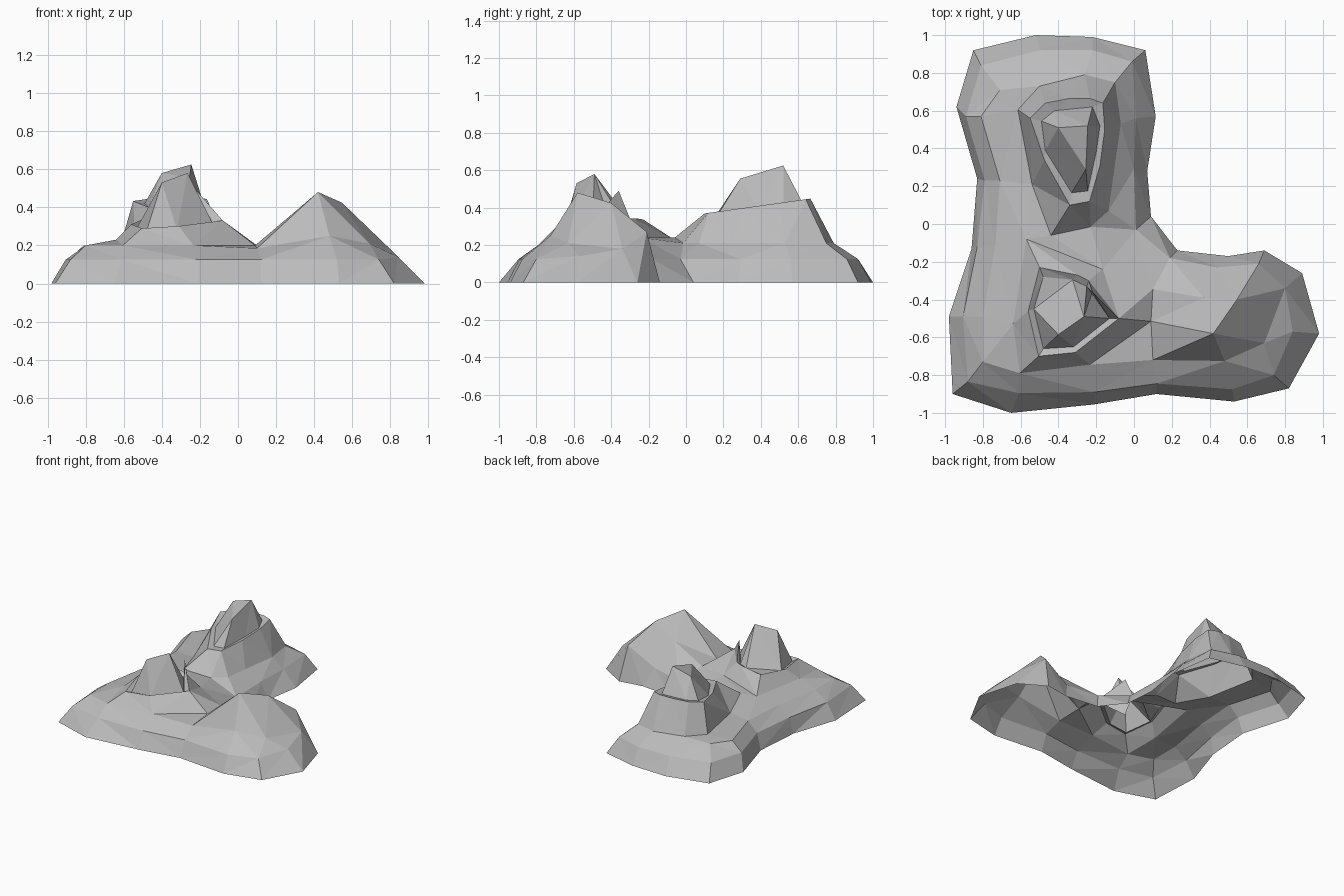
import bpy
import bmesh
from mathutils import Vector
from mathutils.geometry import delaunay_2d_cdt

# Remove the default object
if "Cube" in bpy.data.objects:
    bpy.data.objects.remove(bpy.data.objects["Cube"], do_unlink=True)

points, heights, creases = [], [], []


def contour(path, level, closed=True):
    """Add a crease line; a point without its own height takes it from level."""
    first = len(points)
    for x, y, *z in path:
        points.append(Vector((x, y)))
        heights.append(z[0] if z else level(x, y))
    count = len(path)
    for i in range(count if closed else count - 1):
        creases.append((first + i, first + (i + 1) % count))


def flat(height):
    return lambda x, y: height


def north_ledge(x, y):
    return .355 + .14 * y


def south_ledge(x, y):
    return .385 + .1 * y + .05 * x


def lowered(level, depth):
    return lambda x, y: level(x, y) - depth


# Shoreline at ground level
contour([(-.85, .92), (-.52, 1), (-.22, .99), (.06, .92), (.115, .57),
         (.07, .28), (.09, .04), (.23, -.14), (.5, -.17), (.69, -.14),
         (.89, -.26), (.98, -.58), (.82, -.87), (.53, -.94), (.12, -.9),
         (-.21, -.955), (-.65, -1), (-.96, -.9), (-.98, -.49),
         (-.86, -.13), (-.83, .24), (-.94, .62)], flat(0))

# First break of slope above the shoreline
contour([(-.81, .84), (-.5, .92), (-.22, .92), (-.01, .86), (.01, .56),
         (0, .29), (.01, -.03), (.19, -.18), (.44, -.23, .14),
         (.66, -.21, .27), (.8, -.34, .18), (.84, -.57, .14),
         (.74, -.8), (.52, -.875), (.12, -.845), (-.21, -.89),
         (-.61, -.895), (-.88, -.835), (-.905, -.49), (-.83, -.12),
         (-.79, .23), (-.89, .57)], flat(.125))

# Western edge of the plateau
contour([(-.71, .71), (-.81, .57), (-.71, .23), (-.735, -.12),
         (-.8, -.49), (-.8, -.73)], flat(.2), closed=False)

# North peak: foot, ledge rim, ledge groove and summit
contour([(-.615, .605), (-.5, .73), (-.26, .79), (-.1, .75), (-.07, .53),
         (-.11, .25), (-.135, .07), (-.23, -.015), (-.44, -.06, .24),
         (-.54, .21)], flat(.21))
contour([(-.55, .56), (-.47, .64), (-.34, .665), (-.235, .665),
         (-.165, .64), (-.155, .5), (-.18, .31), (-.235, .12),
         (-.34, .1), (-.475, .34)], north_ledge)
contour([(-.49, .545), (-.42, .6), (-.22, .62), (-.18, .52), (-.2, .38),
         (-.245, .175), (-.33, .165), (-.47, .39)], lowered(north_ledge, .01))
contour([(-.4, .51, .58), (-.245, .52, .625), (-.255, .29, .555)], None)

# South peak: foot, ledge rim, ledge groove and summit
contour([(-.64, -.53, .23), (-.605, -.79), (-.235, -.745), (.09, -.515),
         (.1, -.345), (-.165, -.24, .24), (-.57, -.08, .24)], flat(.2))
contour([(-.5, -.23), (-.3, -.27), (-.24, -.3), (-.08, -.5),
         (-.31, -.68), (-.505, -.7), (-.56, -.46)], south_ledge)
contour([(-.48, -.28), (-.325, -.295), (-.25, -.33), (-.13, -.5),
         (-.32, -.65), (-.48, -.66), (-.53, -.45)], lowered(south_ledge, .02))
contour([(-.22, -.36, .49), (-.265, -.49, .58), (-.4, -.585, .53)],
        None, closed=False)

# East peak: saddle to summit, then its two shoulders
contour([(.1, -.72, .185), (.48, -.725, .25), (.42, -.58, .48),
         (.545, -.4, .425), (.69, -.63, .21)], None, closed=False)
contour([(.37, -.39, .31)], None, closed=False)

# Span the crease lines with triangles and lift them to their heights
verts, _, faces, sources, _, _ = delaunay_2d_cdt(
    points, creases, [], 1, 1e-5)
bm = bmesh.new()
lifted = []
for co, source in zip(verts, sources):
    height = heights[source[0]] if source else .2
    lifted.append(bm.verts.new((co.x, co.y, height)))
for face in faces:
    bm.faces.new([lifted[i] for i in face])
bm.normal_update()
for face in bm.faces:
    if face.normal.z < 0:
        face.normal_flip()

mesh = bpy.data.meshes.new("mountain_terrain")
bm.to_mesh(mesh)
bm.free()

# Bare grey rock, faceted
rock = bpy.data.materials.new("grey rock")
rock.use_nodes = True
grey = (.5, .5, .5, 1)
rock.diffuse_color = grey
rock.node_tree.nodes["Principled BSDF"].inputs["Base Color"].default_value = grey
mesh.materials.append(rock)
terrain = bpy.data.objects.new("mountain_terrain", mesh)
bpy.context.collection.objects.link(terrain)
